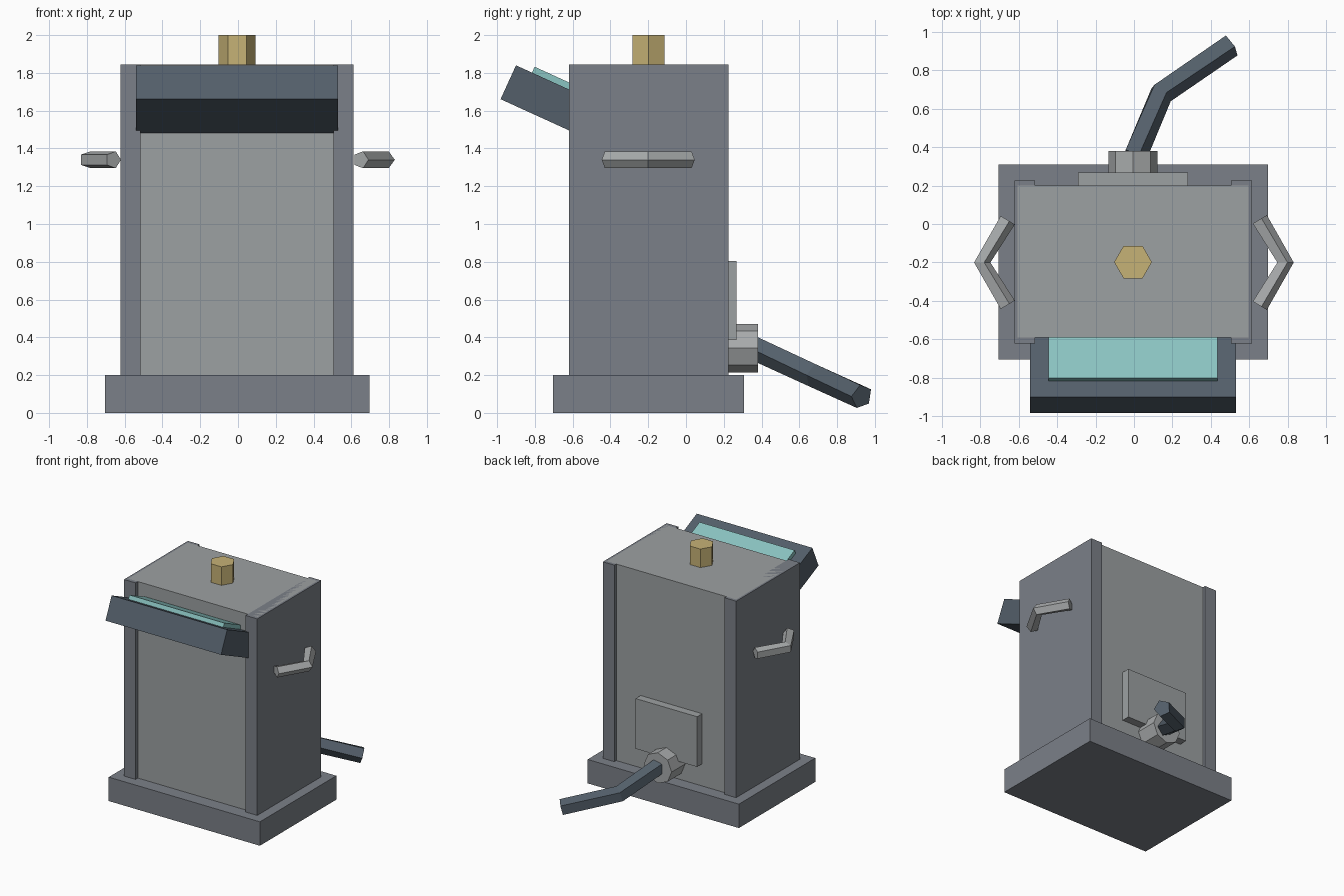
import bpy, bmesh
from math import radians, cos, sin, tau
from mathutils import Vector, Matrix

if "Cube" in bpy.data.objects:
    bpy.data.objects.remove(bpy.data.objects["Cube"])

CX = -0.005  # the cabinet sits a hair left of centre


def material(name, rgb):
    m = bpy.data.materials.new(name)
    m.diffuse_color = (*rgb, 1)
    m.use_nodes = True
    m.node_tree.nodes["Principled BSDF"].inputs["Base Color"].default_value = m.diffuse_color
    return m


PANEL = material("panel_grey", (0.335, 0.355, 0.362))
LIGHT = material("light_grey", (0.39, 0.405, 0.41))
STEEL = material("dark_steel", (0.198, 0.216, 0.246))
SLATE = material("slate", (0.087, 0.114, 0.144))
BRASS = material("brass", (0.565, 0.445, 0.181))
TEAL = material("teal", (0.254, 0.546, 0.533))


def finish(name, bm, mat):
    bmesh.ops.recalc_face_normals(bm, faces=bm.faces)
    me = bpy.data.meshes.new(name)
    bm.to_mesh(me)
    bm.free()
    ob = bpy.data.objects.new(name, me)
    bpy.context.collection.objects.link(ob)
    me.materials.append(mat)
    return ob


def box(name, lo, hi, mat, matrix=Matrix()):
    lo, hi = Vector(lo), Vector(hi)
    bm = bmesh.new()
    place = matrix @ Matrix.Translation((lo + hi) / 2) @ Matrix.Diagonal((*(hi - lo), 1))
    bmesh.ops.create_cube(bm, size=1, matrix=place)
    return finish(name, bm, mat)


def tube(name, points, radius, sides, mat):
    """Faceted bar along a path, one section vertex pointing sideways."""
    pts = [Vector(p) for p in points]
    bm = bmesh.new()
    rings = []
    for i, p in enumerate(pts):
        t = Vector()
        if i > 0:
            t += (p - pts[i - 1]).normalized()
        if i < len(pts) - 1:
            t += (pts[i + 1] - p).normalized()
        t.normalize()
        ref = Vector((0, 1, 0)) if abs(t.z) > 0.9 else Vector((0, 0, 1))
        side = t.cross(ref).normalized()
        up = side.cross(t)
        rings.append([bm.verts.new(p + radius * (side * cos(tau * k / sides) + up * sin(tau * k / sides)))
                      for k in range(sides)])
    for a, b in zip(rings, rings[1:]):
        for k in range(sides):
            n = (k + 1) % sides
            bm.faces.new((a[k], a[n], b[n], b[k]))
    bm.faces.new(rings[0])
    bm.faces.new(rings[-1])
    return finish(name, bm, mat)


# Plinth and cabinet
box("base", (CX - 0.70, -0.703, 0), (CX + 0.70, 0.308, 0.20), STEEL)
box("cabinet", (CX - 0.60, -0.59, 0.20), (CX + 0.60, 0.20, 1.845), PANEL)

# Side covers wrapping the cabinet corners, and bent five-sided handles
for s, label in ((-1, "left"), (1, "right")):
    x0, x1 = sorted((CX + s * 0.51, CX + s * 0.617))
    box(label + "_side_cover", (x0, -0.62, 0.20), (x1, 0.225, 1.845), STEEL)
    xe, xt = CX + s * 0.655, CX + s * 0.788
    tube(label + "_handle", [(xe, -0.422, 1.34), (xt, -0.20, 1.34), (xe, 0.022, 1.34)],
         0.047, 5, LIGHT)

# Tilted control console with raised screen; local origin at its top front edge
tilt = Matrix.Translation((CX, -0.90, 1.84)) @ Matrix.Rotation(radians(-24.5), 4, 'X')
box("console", (-0.535, 0, -0.197), (0.535, 0.46, 0), SLATE, tilt)
box("screen", (-0.44, 0.093, -0.02), (0.44, 0.40, 0.034), TEAL, tilt)

# Knob on top
tube("top_knob", [(CX, -0.198, 1.80), (CX, -0.198, 2.0)], 0.098, 6, BRASS)

# Rear plate, outlet collar and bent pipe
box("rear_plate", (CX - 0.285, 0.18, 0.385), (CX + 0.285, 0.267, 0.805), PANEL)
tube("outlet_collar", [(CX, 0.18, 0.343), (CX, 0.38, 0.343)], 0.128, 8, LIGHT)
tube("outlet_pipe", [(0, 0.35, 0.35), (0.14, 0.68, 0.20), (0.50, 0.93, 0.087)], 0.066, 5, SLATE)
